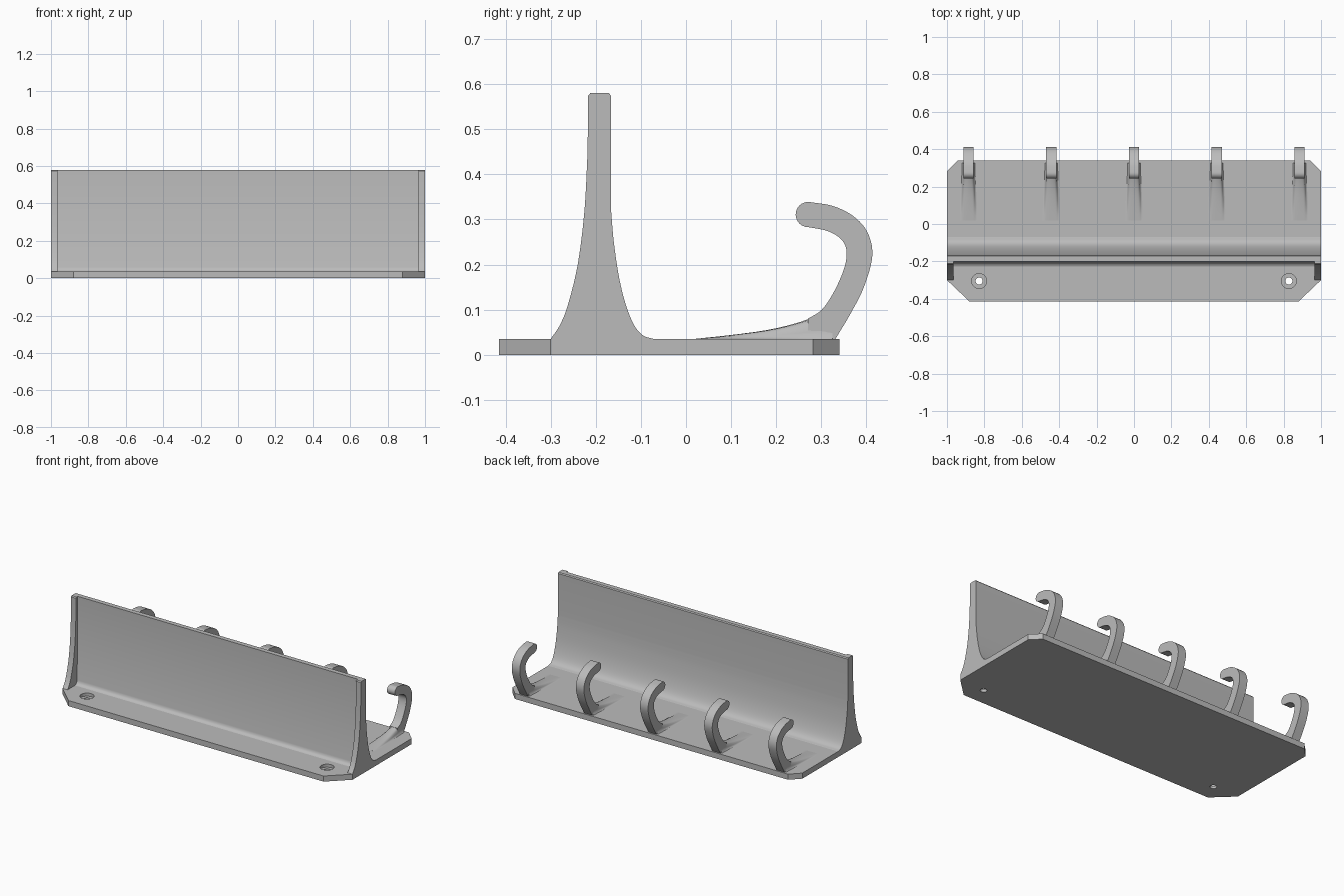
import bpy, bmesh, math
from mathutils import Vector

if "Cube" in bpy.data.objects:
    bpy.data.objects.remove(bpy.data.objects["Cube"])

grey = bpy.data.materials.new("warm_neutral_grey")
grey.diffuse_color = (0.5, 0.5, 0.5, 1)
grey.use_nodes = True
grey.node_tree.nodes["Principled BSDF"].inputs["Base Color"].default_value = grey.diffuse_color
T = 0.035  # plate thickness


def smooth_path(pts, n=5):
    """Catmull-Rom curve through the points."""
    p = [Vector(q) for q in pts]
    p = [2 * p[0] - p[1]] + p + [2 * p[-1] - p[-2]]
    out = []
    for a, b, c, d in zip(p, p[1:], p[2:], p[3:]):
        for i in range(n):
            t = i / n
            out.append(0.5 * (2 * b + (c - a) * t + (2 * a - 5 * b + 4 * c - d) * t * t
                              + (3 * b - a - 3 * c + d) * t ** 3))
    return [tuple(v) for v in out] + [tuple(p[-2])]


def finish(name, bm, angle=35):
    bmesh.ops.recalc_face_normals(bm, faces=bm.faces)
    me = bpy.data.meshes.new(name)
    bm.to_mesh(me)
    bm.free()
    me.materials.append(grey)
    ob = bpy.data.objects.new(name, me)
    bpy.context.collection.objects.link(ob)
    bpy.ops.object.select_all(action='DESELECT')
    ob.select_set(True)
    bpy.context.view_layer.objects.active = ob
    if angle:
        bpy.ops.object.shade_smooth_by_angle(angle=math.radians(angle))
    return ob


def extrude(name, profile, offset, place, angle=35):
    """Prism from a 2D profile; place maps a 2D point to its 3D start."""
    bm = bmesh.new()
    f = bm.faces.new([bm.verts.new(place(p)) for p in profile])
    r = bmesh.ops.extrude_face_region(bm, geom=[f])
    bmesh.ops.translate(bm, vec=offset,
                        verts=[v for v in r["geom"] if isinstance(v, bmesh.types.BMVert)])
    return finish(name, bm, angle)


def side_prism(name, profile, x0, x1):
    return extrude(name, profile, (x1 - x0, 0, 0), lambda p: (x0, p[0], p[1]))


# Base plate with clipped corners
half = [(0.88, -0.414), (1, -0.30), (1, 0.282), (0.942, 0.34)]
outline = half + [(-x, y) for x, y in reversed(half)]
plate = extrude("base_plate", outline, (0, 0, T), lambda p: (p[0], p[1], 0), 0)

# Stepped screw holes through the plate
for s in (-1, 1):
    for label, r, z0, z1 in (("bore", 0.019, -0.05, 0.1), ("recess", 0.04, 0.016, 0.1)):
        bm = bmesh.new()
        bmesh.ops.create_cone(bm, cap_ends=True, segments=32, radius1=r, radius2=r, depth=z1 - z0)
        bmesh.ops.translate(bm, verts=bm.verts, vec=(s * 0.828, -0.305, (z0 + z1) / 2))
        cutter = finish("screw_%s_cutter" % label, bm, 0)
        cutter.hide_render = True
        cutter.hide_set(True)
        mod = plate.modifiers.new(label, 'BOOLEAN')
        mod.operation = 'DIFFERENCE'
        mod.solver = 'EXACT'
        mod.object = cutter

# Upright wall with a sweeping back fillet and a small front fillet
back = smooth_path([(-0.07, T), (-0.095, 0.043), (-0.115, 0.066), (-0.133, 0.11), (-0.148, 0.17),
                    (-0.16, 0.25), (-0.166, 0.32)]) + [(-0.166, 0.574), (-0.171, 0.58)]
side_prism("upright_wall", back + [(-0.2, 0.58), (-0.205, 0.06), (-0.209, 0.048), (-0.216, 0.039),
                                   (-0.228, T)], -0.966, 0.966)

# Flared ribs closing both ends of the wall
front = smooth_path([(-0.218, 0.45), (-0.225, 0.32), (-0.24, 0.2), (-0.262, 0.11),
                     (-0.28, 0.065), (-0.30, T)])
rib = back + [(-0.212, 0.58), (-0.217, 0.574)] + front
side_prism("left_end_rib", rib, -1, -0.966)
side_prism("right_end_rib", rib, 0.966, 1)

# Hook profile: outer sweep, round tip, inner sweep
W = 0.0275
outer = smooth_path([(0.331, T), (0.365, 0.092), (0.395, 0.152), (0.413, 0.22), (0.402, 0.272),
                     (0.37, 0.308), (0.325, 0.33), (0.272, 0.339)])
tip = [(0.271 + 0.028 * math.cos(a), 0.311 + 0.028 * math.sin(a))
       for a in (math.radians(90 + 15 * i) for i in range(1, 12))]
inner = smooth_path([(0.272, 0.283), (0.315, 0.274), (0.345, 0.255), (0.356, 0.228), (0.35, 0.19),
                     (0.328, 0.14), (0.301, 0.1), (0.27, 0.08)])
hook_profile = outer + tip + inner + [(0.27, T)]

# Ridge running from the hook foot down into the plate: (y, height, half width)
ridge = smooth_path([(0.02, 0.0005, 0.046), (0.1, 0.009, 0.045), (0.18, 0.02, 0.041),
                     (0.24, 0.034, 0.037), (0.28, 0.048, 0.035), (0.3, 0.06, 0.034),
                     (0.325, 0.045, 0.034)], 3)
bell = [(1, 0), (0.88, 0.08), (0.79, 0.35), (0.72, 0.75), (0.5, 0.95), (0, 1)]
bell += [(-u, v) for u, v in reversed(bell[:-1])]


def ridge_mesh(name, cx):
    bm = bmesh.new()
    rows = [[bm.verts.new((cx + u * w, y, T + v * h)) for u, v in bell] for y, h, w in ridge]
    for a, b in zip(rows, rows[1:]):
        for i in range(len(bell) - 1):
            bm.faces.new((a[i], a[i + 1], b[i + 1], b[i]))
        bm.faces.new((a[-1], a[0], b[0], b[-1]))
    bm.faces.new(rows[0])
    bm.faces.new(rows[-1])
    finish(name, bm, 50)


for i in range(5):
    cx = (i - 2) * 0.4425
    side_prism("hook_%d" % (i + 1), hook_profile, cx - W, cx + W)
    ridge_mesh("hook_ridge_%d" % (i + 1), cx)
